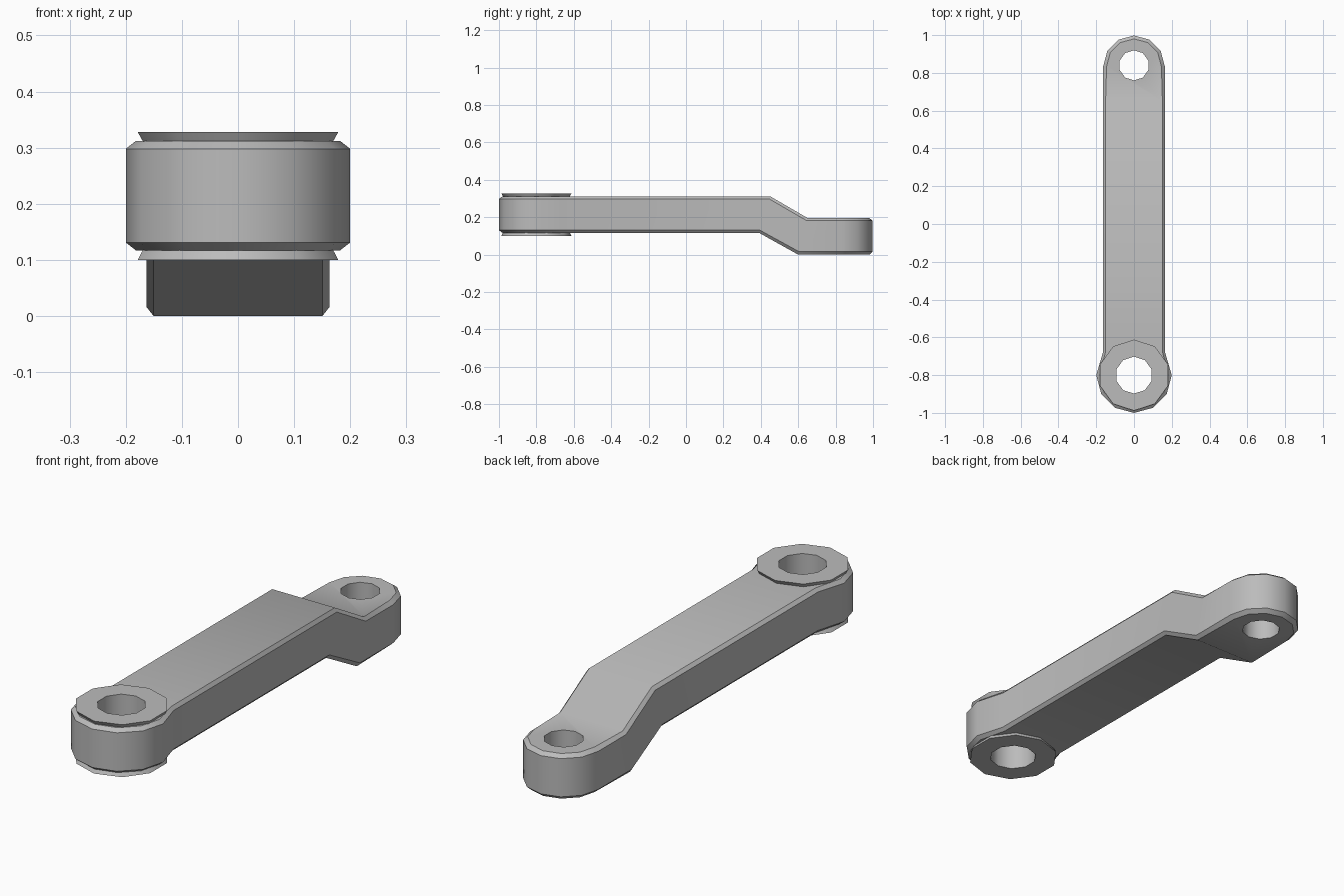
import bpy, bmesh, math

cube = bpy.data.objects.get("Cube")
if cube:
    bpy.data.objects.remove(cube, do_unlink=True)

steel = bpy.data.materials.new("grey_metal")
steel.use_nodes = True
GREY = (0.5, 0.5, 0.5, 1)
steel.diffuse_color = GREY
steel.node_tree.nodes["Principled BSDF"].inputs["Base Color"].default_value = GREY

BIG_Y, SMALL_Y = -0.8, 0.835
BIG_R, SMALL_R, HALF_W = 0.2, 0.163, 0.163
BIG_HOLE, SMALL_HOLE = 0.098, 0.08


def make_object(name, bm):
    bmesh.ops.recalc_face_normals(bm, faces=bm.faces)
    mesh = bpy.data.meshes.new(name)
    bm.to_mesh(mesh)
    bm.free()
    mesh.materials.append(steel)
    obj = bpy.data.objects.new(name, mesh)
    bpy.context.collection.objects.link(obj)
    return obj


def activate(obj):
    bpy.ops.object.select_all(action="DESELECT")
    obj.select_set(True)
    bpy.context.view_layer.objects.active = obj


def circle(bm, r, y, z, sides=10):
    turn = 2 * math.pi / sides
    return [bm.verts.new((r * math.sin(i * turn), y + r * math.cos(i * turn), z))
            for i in range(sides)]


def bridge(bm, a, b):
    n = len(a)
    for i in range(n):
        j = (i + 1) % n
        bm.faces.new((a[i], a[j], b[j], b[i]))


def arm_outline(inset, bend_start, bend_end):
    """Plan outline: large round end, straight sides, small round end."""
    def arc(r, cy, start):
        return [((r - inset) * math.cos(math.radians(start + 30 * i)),
                 cy + (r - inset) * math.sin(math.radians(start + 30 * i)))
                for i in range(7)]
    w = HALF_W - inset * 0.7
    side = [(w, -0.675), (w, bend_start), (w, bend_end)]
    return (arc(BIG_R, BIG_Y, 180) + side + arc(SMALL_R, SMALL_Y, 0)
            + [(-x, y) for x, y in reversed(side)])


# Cranked arm: four stacked outlines give the walls and chamfered rims
bm = bmesh.new()
rings = []
for inset, start, end, high, low in (
        (0.018, 0.39, 0.60, 0.117, 0.0),
        (0.0, 0.395, 0.605, 0.131, 0.016),
        (0.0, 0.445, 0.645, 0.298, 0.182),
        (0.018, 0.45, 0.65, 0.312, 0.196)):
    outline = arm_outline(inset, start, end)
    rings.append([bm.verts.new((x, y, low if 9 <= i <= 17 else high))
                  for i, (x, y) in enumerate(outline)])
for lower, upper in zip(rings, rings[1:]):
    bridge(bm, lower, upper)
for ring in (rings[0], rings[-1]):
    bm.faces.new(ring[:9] + ring[18:])
    bm.faces.new((ring[8], ring[9], ring[17], ring[18]))
    bm.faces.new(ring[9:18])
arm = make_object("cranked_arm", bm)

# Bores through both ends
for name, r, y in (("large_bore", BIG_HOLE, BIG_Y), ("small_bore", SMALL_HOLE, 0.84)):
    bm = bmesh.new()
    bottom, top = circle(bm, r, y, -0.2), circle(bm, r, y, 0.6)
    bridge(bm, bottom, top)
    bm.faces.new(bottom)
    bm.faces.new(top)
    cutter = make_object(name, bm)
    cutter.hide_render = True
    activate(arm)
    mod = arm.modifiers.new(name, "BOOLEAN")
    mod.operation = "DIFFERENCE"
    mod.solver = "EXACT"
    mod.object = cutter
    bpy.ops.object.modifier_apply(modifier=name)
    bpy.data.objects.remove(cutter, do_unlink=True)

# Raised collars above and below the large end
parts = [arm]
for name, inner_z, outer_z in (("upper_collar", 0.311, 0.328), ("lower_collar", 0.118, 0.1)):
    bm = bmesh.new()
    loops = [circle(bm, r, y, z) for r, y, z in (
        (0.178, BIG_Y, inner_z), (0.188, BIG_Y, outer_z),
        (BIG_HOLE, BIG_Y, outer_z), (BIG_HOLE, BIG_Y, inner_z))]
    for k in range(4):
        bridge(bm, loops[k], loops[(k + 1) % 4])
    parts.append(make_object(name, bm))

# Soft round walls, crisp chamfers
for obj in parts:
    activate(obj)
    bpy.ops.object.shade_smooth_by_angle(angle=math.radians(38))
